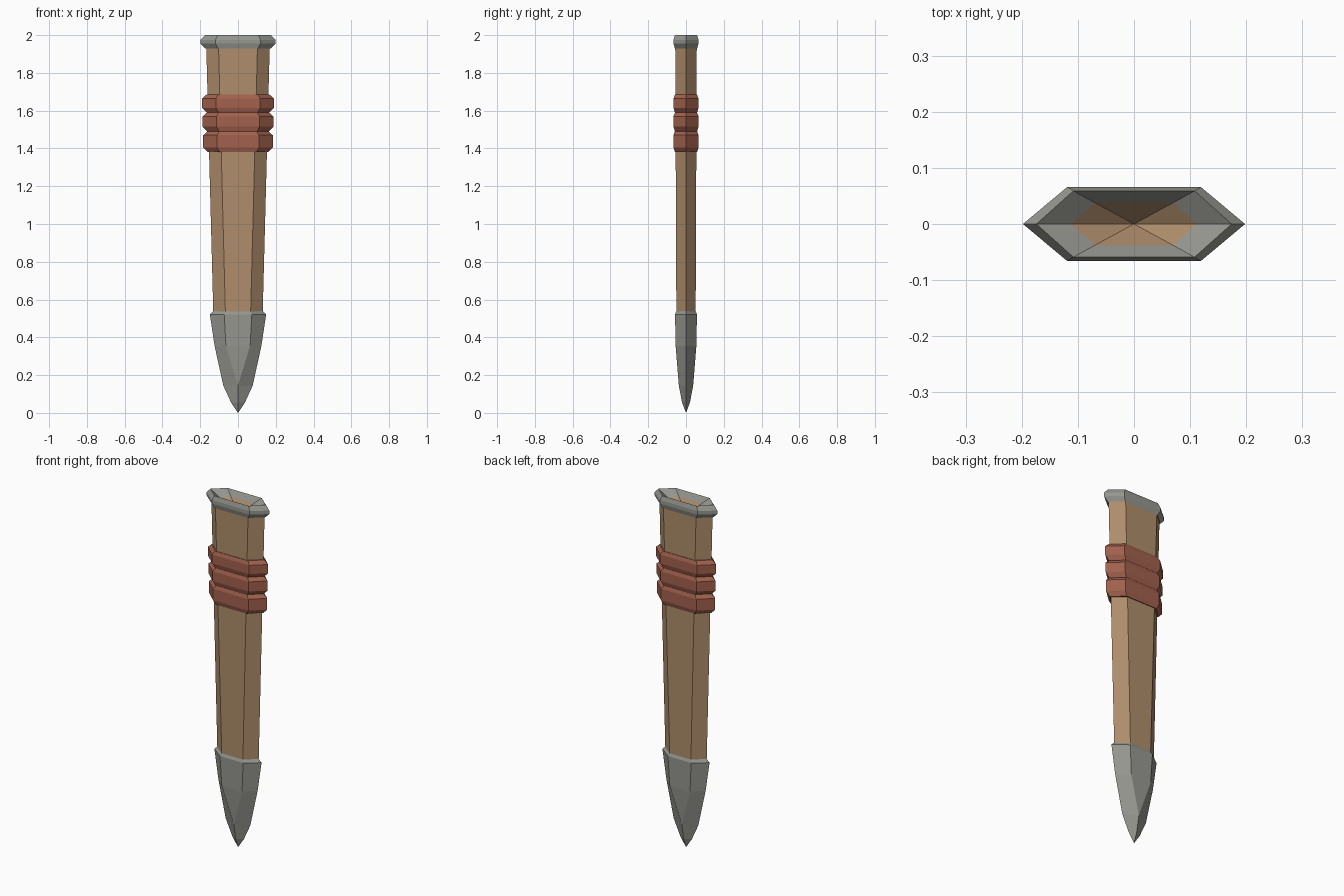
import bpy, bmesh

if "Cube" in bpy.data.objects:
    bpy.data.objects.remove(bpy.data.objects["Cube"])


def material(name, rgb):
    m = bpy.data.materials.new(name)
    m.diffuse_color = (*rgb, 1)
    m.use_nodes = True
    m.node_tree.nodes["Principled BSDF"].inputs["Base Color"].default_value = m.diffuse_color
    return m


wood = material("tan wood", (0.43, 0.27, 0.15))
leather = material("red leather", (0.36, 0.12, 0.075))
steel = material("grey steel", (0.31, 0.31, 0.285))


def hexagon(a, b, c):
    # flattened hexagon: points at +-a on x, flat sides from -b to b at y = +-c
    return [(a, 0), (b, c), (-b, c), (-a, 0), (-b, -c), (b, -c)]


def loft(name, rings, mat, caps=True):
    # each ring is (z, half width, flat half width, half depth)
    bm = bmesh.new()
    loops = [[bm.verts.new((x, y, z)) for x, y in hexagon(a, b, c)]
             for z, a, b, c in rings]
    for lo, hi in zip(loops, loops[1:]):
        for i in range(6):
            j = (i + 1) % 6
            bm.faces.new((lo[i], lo[j], hi[j], hi[i]))
    if caps:
        bm.faces.new(loops[0])
        bm.faces.new(loops[-1])
    bmesh.ops.remove_doubles(bm, verts=bm.verts, dist=0.0005)
    bmesh.ops.recalc_face_normals(bm, faces=bm.faces)
    me = bpy.data.meshes.new(name)
    bm.to_mesh(me)
    bm.free()
    me.materials.append(mat)
    ob = bpy.data.objects.new(name, me)
    bpy.context.collection.objects.link(ob)
    return ob


# tapering wooden sheath with a sunken, pointed top
loft("sheath_body", [
    (0.50, 0.13, 0.066, 0.051),
    (1.94, 0.168, 0.103, 0.057),
    (1.965, 0.112, 0.070, 0.038),
    (1.90, 0, 0, 0)], wood, caps=False)

# metal mouth rim, sloping inward to the sunken top
rim = [
    (1.93, 0.173, 0.106, 0.059),
    (1.955, 0.198, 0.119, 0.066),
    (1.975, 0.198, 0.119, 0.066),
    (2.0, 0.174, 0.108, 0.059),
    (1.965, 0.112, 0.070, 0.038)]
loft("mouth_rim", rim + rim[:1], steel, caps=False)

# three leather wraps with narrow grooves between
wraps = []
for top, bottom, a in ((1.685, 1.59, 0.19), (1.59, 1.49, 0.187), (1.49, 1.38, 0.184)):
    b, g = a - 0.073, a - 0.023
    groove = (g, g - 0.063, 0.059)
    wraps += [(top, *groove), (top - 0.02, a, b, 0.066),
              (bottom + 0.025, a, b, 0.066), (bottom + 0.001, *groove)]
loft("leather_wraps", wraps, leather)

# pointed metal tip
loft("metal_tip", [
    (0.54, 0.13, 0.065, 0.050),
    (0.522, 0.149, 0.073, 0.058),
    (0.355, 0.124, 0.064, 0.055),
    (0.145, 0.078, 0, 0.038),
    (0.055, 0.037, 0, 0.021),
    (0.0, 0, 0, 0)], steel, caps=False)
